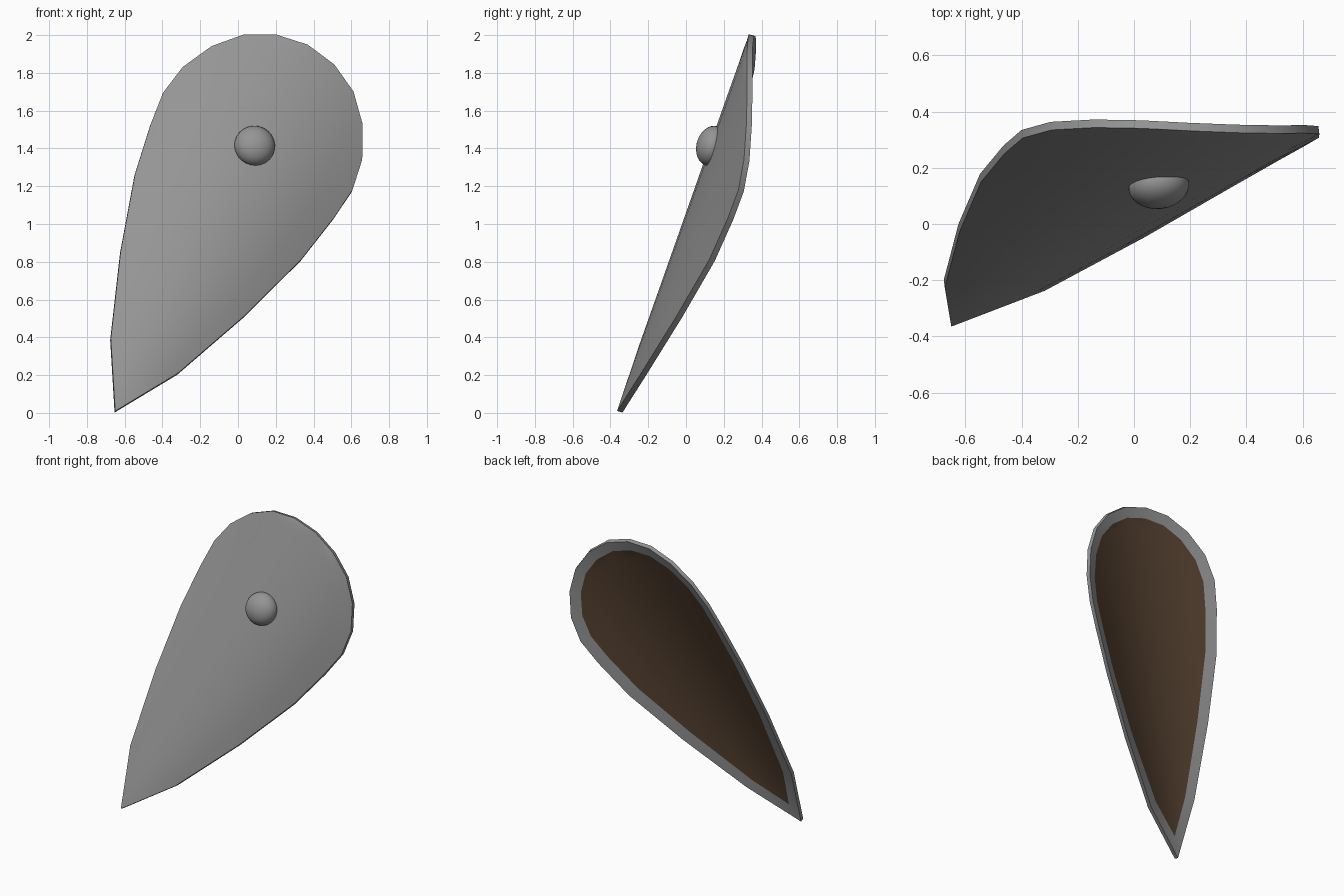
import bpy, bmesh, math
from mathutils import Vector, Matrix

if "Cube" in bpy.data.objects:
    bpy.data.objects.remove(bpy.data.objects["Cube"])

# Shield frame: origin at the tip, U across, V along, W out of the front
ORIGIN = Vector((-0.65, -0.365, 0.01))
V = Vector((1.02, 0.69, 1.94)).normalized()
U = Vector((0.887, -0.027, -0.461))
U = (U - V * U.dot(V)).normalized()
W = U.cross(V)
THICK, RIM, COLS = 0.03, 0.07, 8

# (distance from tip, half width) of the teardrop outline
PROFILE = [(0, 0), (0.355, 0.2), (0.827, 0.37), (1.262, 0.495), (1.553, 0.545),
           (1.737, 0.564), (1.906, 0.535), (2.07, 0.45), (2.195, 0.328),
           (2.27, 0.173), (2.297, 0)]


def material(name, rgb):
    m = bpy.data.materials.new(name)
    m.diffuse_color = (*rgb, 1)
    m.use_nodes = True
    m.node_tree.nodes["Principled BSDF"].inputs["Base Color"].default_value = m.diffuse_color
    return m


def place(u, v, depth=0.0):
    """Point on the cone-like curved shield surface."""
    w = -(0.74 - 0.17 * v) * u * u - depth
    return ORIGIN + U * u + V * v + W * w


def inset(profile, d):
    """Teardrop outline moved inward by d."""
    mirror = lambda p: Vector((p[0], -p[1]))
    pts = [mirror(profile[1])] + [Vector(p) for p in profile] + [mirror(profile[-2])]
    out = []
    for a, b, c in zip(pts, pts[1:], pts[2:]):
        e, f = (b - a).normalized(), (c - b).normalized()
        n1, n2 = Vector((e.y, -e.x)), Vector((f.y, -f.x))
        p = b + (n1 + n2) * (d / (1 + n1.dot(n2)))
        out.append((p.x, max(p.y, 0)))
    out[0], out[-1] = (out[0][0], 0), (out[-1][0], 0)
    return out


def add_grid(bm, profile, depth, flip):
    """Curved sheet filling an outline; returns its boundary loop."""
    rows = []
    for v, h in profile:
        us = [0] if h == 0 else [h * (2 * j / COLS - 1) for j in range(COLS + 1)]
        rows.append([bm.verts.new(place(u, v, depth)) for u in us])
    for a, b in zip(rows, rows[1:]):
        for j in range(COLS):
            quad = [a[min(j, len(a) - 1)], a[min(j + 1, len(a) - 1)],
                    b[min(j + 1, len(b) - 1)], b[min(j, len(b) - 1)]]
            face = list(dict.fromkeys(quad))
            bm.faces.new(face[::-1] if flip else face)
    return [r[-1] for r in rows] + [r[0] for r in rows[-2:0:-1]]


def bridge(bm, a, b):
    n = len(a)
    for i in range(n):
        k = (i + 1) % n
        bm.faces.new((a[i], b[i], b[k], a[k]))


def finish(bm, name, mat):
    me = bpy.data.meshes.new(name)
    bm.to_mesh(me)
    bm.free()
    ob = bpy.data.objects.new(name, me)
    bpy.context.collection.objects.link(ob)
    me.materials.append(mat)
    bpy.ops.object.select_all(action='DESELECT')
    ob.select_set(True)
    bpy.context.view_layer.objects.active = ob
    bpy.ops.object.shade_smooth_by_angle(angle=math.radians(35))
    return ob


steel = material("grey steel", (0.30, 0.30, 0.30))
wood = material("brown wood", (0.10, 0.058, 0.033))
inner = inset(PROFILE, RIM)


def loop(bm, profile, depth):
    pts = list(profile) + [(v, -h) for v, h in profile[-2:0:-1]]
    return [bm.verts.new(place(u, v, depth)) for v, u in pts]


# Steel front plate, edge wall and back rim
bm = bmesh.new()
front = add_grid(bm, PROFILE, 0, False)
back = loop(bm, PROFILE, THICK)
bridge(bm, front, back)
bridge(bm, back, loop(bm, inner, THICK))
finish(bm, "shield_plate", steel)

# Wooden lining on the back
bm = bmesh.new()
add_grid(bm, inner, THICK, True)
finish(bm, "back_lining", wood)

# Domed boss on the front
bm = bmesh.new()
bmesh.ops.create_uvsphere(bm, u_segments=24, v_segments=16, radius=1)
bmesh.ops.scale(bm, vec=(0.108, 0.108, 0.078), verts=bm.verts)
bmesh.ops.bisect_plane(bm, geom=bm.verts[:] + bm.edges[:] + bm.faces[:],
                       plane_co=(0, 0, -0.015), plane_no=(0, 0, -1), clear_outer=True)
frame = Matrix((U, V, W)).transposed().to_4x4()
bm.transform(Matrix.Translation(place(0, 1.663)) @ frame)
finish(bm, "boss", steel)
